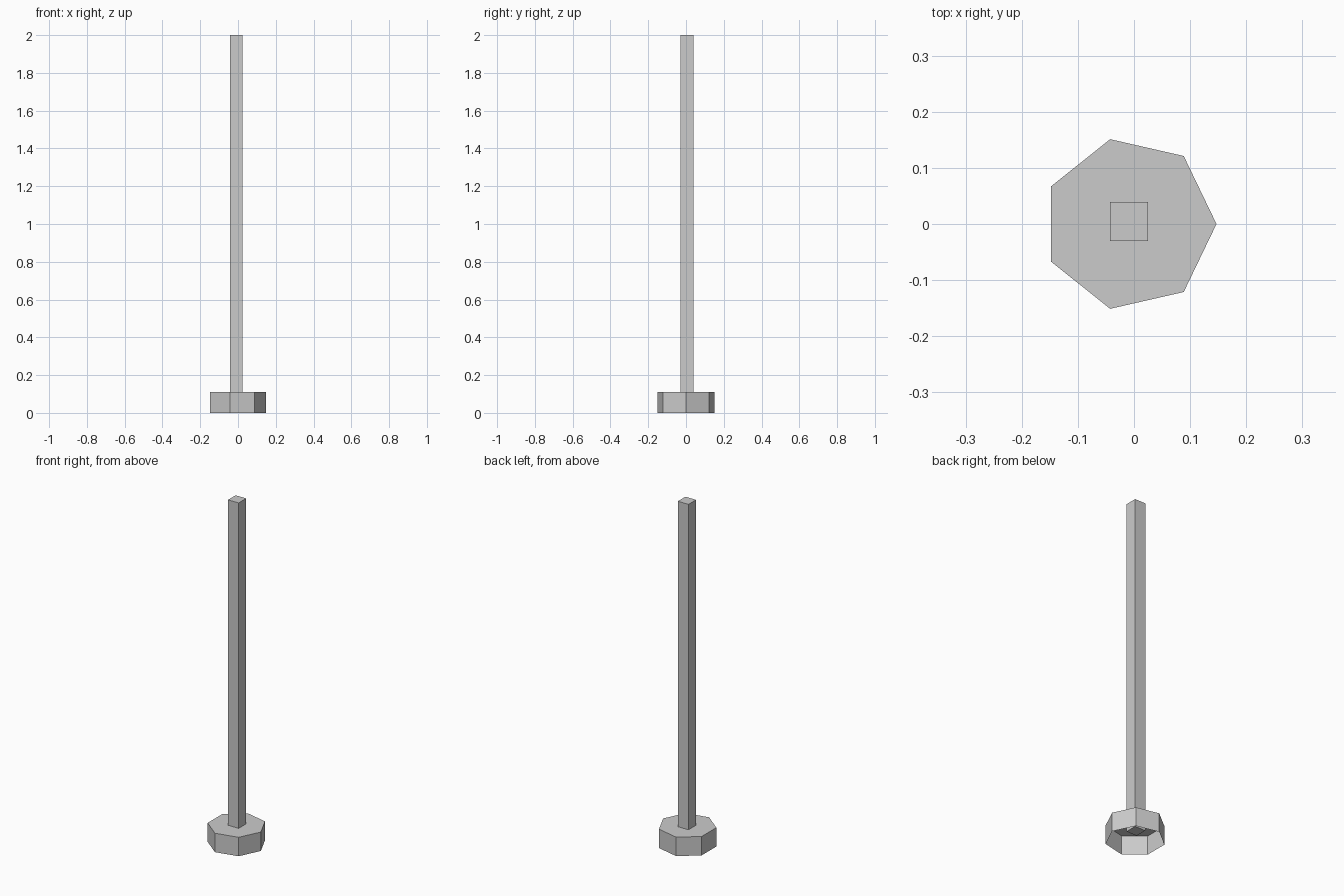
import bpy, bmesh
from math import cos, sin, tau

if "Cube" in bpy.data.objects:
    bpy.data.objects.remove(bpy.data.objects["Cube"])


def prism(name, outline, z0, z1, bottom=True):
    """Extrude a counter-clockwise outline from z0 to z1."""
    bm = bmesh.new()
    low = [bm.verts.new((x, y, z0)) for x, y in outline]
    high = [bm.verts.new((x, y, z1)) for x, y in outline]
    n = len(outline)
    for i in range(n):
        j = (i + 1) % n
        bm.faces.new((low[i], low[j], high[j], high[i]))
    bm.faces.new(high)
    if bottom:
        bm.faces.new(low[::-1])
    mesh = bpy.data.meshes.new(name)
    bm.to_mesh(mesh)
    bm.free()
    obj = bpy.data.objects.new(name, mesh)
    bpy.context.collection.objects.link(obj)
    return obj


# Seven-sided base cap, open underneath
sides, radius, centre_x = 7, 0.155, -0.008
heptagon = [(centre_x + radius * cos(tau * i / sides), radius * sin(tau * i / sides))
            for i in range(sides)]
prism("base", heptagon, 0.0, 0.11, bottom=False)

# Square post, its lower end sunk into the hollow base
x0, x1, y0, y1 = -0.043, 0.025, -0.03, 0.039
prism("post", [(x0, y0), (x1, y0), (x1, y1), (x0, y1)], 0.057, 2.0)
